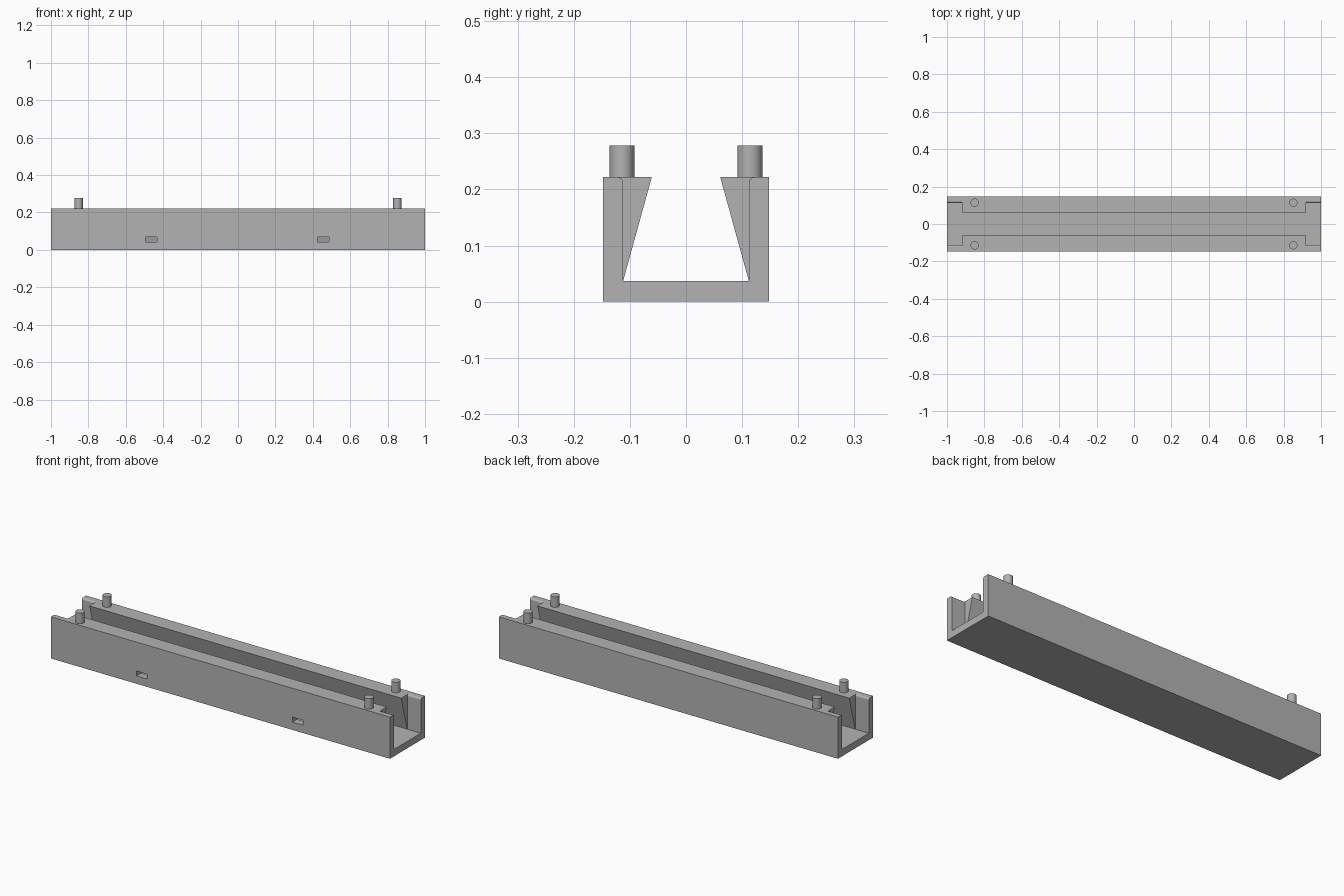
import bpy
import bmesh
import math

cube = bpy.data.objects.get("Cube")
if cube:
    bpy.data.objects.remove(cube, do_unlink=True)

HALF_W, INNER, FLOOR, TOP = 0.148, 0.112, 0.037, 0.222
LIP, ROUND = 0.061, 0.01

grey = bpy.data.materials.new("mid grey")
grey.use_nodes = True
grey.diffuse_color = (0.45, 0.45, 0.45, 1)
grey.node_tree.nodes["Principled BSDF"].inputs["Base Color"].default_value = grey.diffuse_color


def extrude_x(name, profile, x0, x1):
    """Solid made by sweeping a (y, z) profile along x."""
    bm = bmesh.new()
    face = bm.faces.new([bm.verts.new((x0, y, z)) for y, z in profile])
    swept = bmesh.ops.extrude_face_region(bm, geom=[face])["geom"]
    verts = [g for g in swept if isinstance(g, bmesh.types.BMVert)]
    bmesh.ops.translate(bm, vec=(x1 - x0, 0, 0), verts=verts)
    bmesh.ops.recalc_face_normals(bm, faces=bm.faces)
    mesh = bpy.data.meshes.new(name)
    bm.to_mesh(mesh)
    bm.free()
    mesh.materials.append(grey)
    obj = bpy.data.objects.new(name, mesh)
    bpy.context.collection.objects.link(obj)
    return obj


def combine(target, tool, operation):
    mod = target.modifiers.new(operation.title(), 'BOOLEAN')
    mod.object = tool
    mod.operation = operation
    mod.solver = 'EXACT'
    bpy.context.view_layer.objects.active = target
    bpy.ops.object.modifier_apply(modifier=mod.name)
    bpy.data.objects.remove(tool, do_unlink=True)


# U-shaped channel with rounded inner top edges
arc = [(INNER + ROUND * (1 - math.cos(a)), TOP - ROUND * (1 - math.sin(a)))
       for a in (math.pi / 2 * i / 6 for i in range(7))]
half = [(INNER, FLOOR)] + arc + [(HALF_W, TOP), (HALF_W, 0)]
channel = extrude_x("channel", half + [(-y, z) for y, z in reversed(half)], -1, 1)

# Wedge-shaped lips leaning inwards, short of both ends
for s in (-1, 1):
    wedge = [(s * INNER, FLOOR), (s * LIP, TOP),
             (s * (INNER + 0.02), TOP), (s * (INNER + 0.02), FLOOR)]
    combine(channel, extrude_x("lip", wedge, -0.92, 0.92), 'UNION')

# Slots through the front wall
for x in (-0.464, 0.456):
    slot = [(-0.2, 0.042), (-0.09, 0.042), (-0.09, 0.068), (-0.2, 0.068)]
    combine(channel, extrude_x("slot_cutter", slot, x - 0.031, x + 0.031), 'DIFFERENCE')

# Locating pegs on the wall tops
for x, end in ((-0.852, "right"), (0.852, "left")):
    for y, side in ((-0.114, "front"), (0.114, "back")):
        bpy.ops.mesh.primitive_cylinder_add(
            vertices=32, radius=0.022, depth=0.066, location=(x, y, TOP + 0.023))
        peg = bpy.context.object
        peg.name = f"{side}_{end}_peg"
        peg.data.materials.append(grey)
        bpy.ops.object.shade_smooth_by_angle(angle=math.radians(30))
